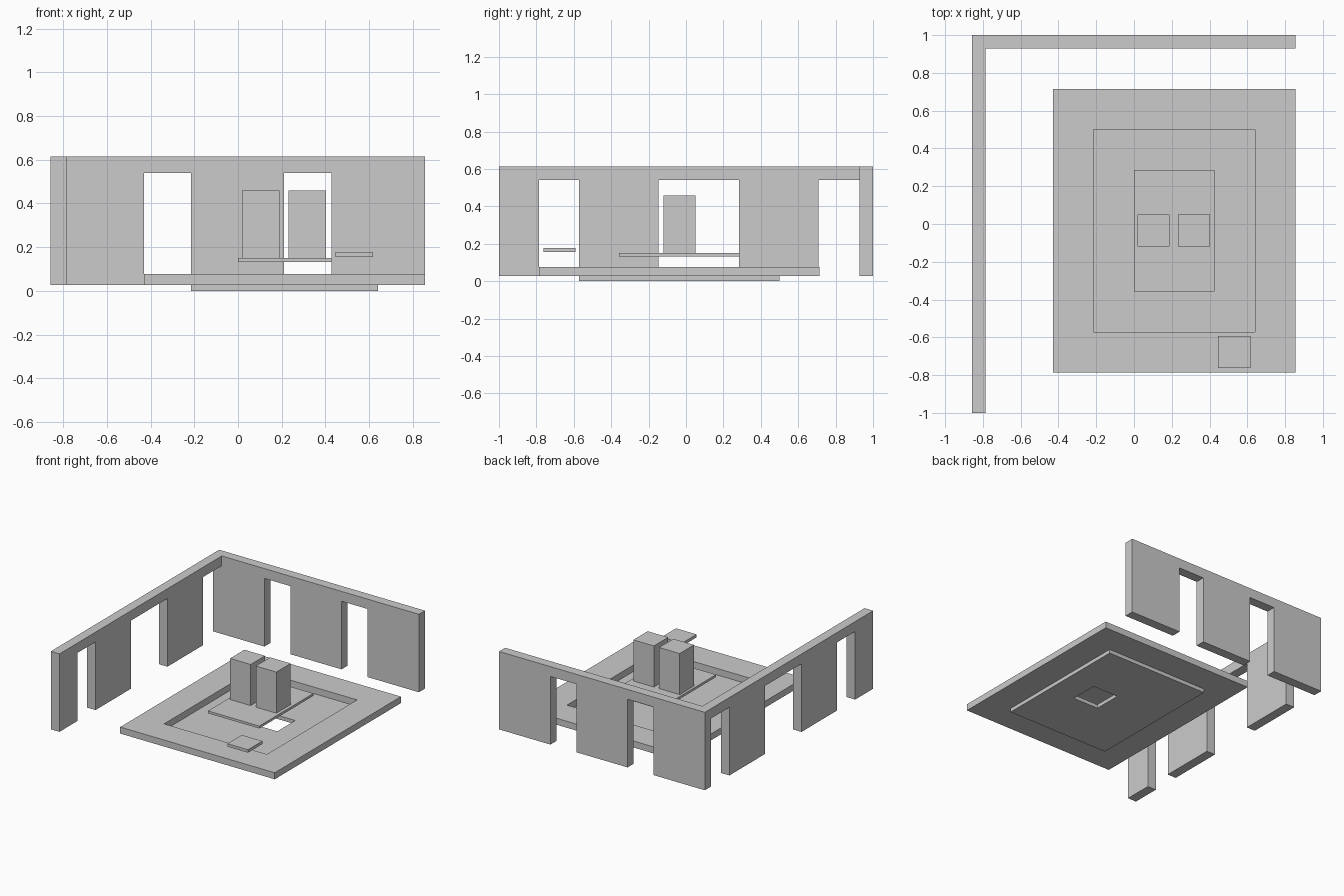
import bpy, bmesh
from mathutils import Vector

if "Cube" in bpy.data.objects:
    bpy.data.objects.remove(bpy.data.objects["Cube"])

grey = bpy.data.materials.new("light grey")
grey.diffuse_color = (0.6, 0.6, 0.6, 1)
grey.use_nodes = True
grey.node_tree.nodes["Principled BSDF"].inputs["Base Color"].default_value = grey.diffuse_color


def finish(name, bm):
    bmesh.ops.recalc_face_normals(bm, faces=bm.faces)
    me = bpy.data.meshes.new(name)
    bm.to_mesh(me)
    bm.free()
    me.materials.append(grey)
    ob = bpy.data.objects.new(name, me)
    bpy.context.collection.objects.link(ob)


def box(name, x, y, z):
    bm = bmesh.new()
    bmesh.ops.create_cube(bm, size=1)
    for v in bm.verts:
        v.co = Vector([(a + b) / 2 + c * (b - a) for (a, b), c in zip((x, y, z), v.co)])
    finish(name, bm)


def frame(name, outer, inner, z):
    """Flat slab with a rectangular opening; rectangles are (x0, x1, y0, y1)."""
    bm = bmesh.new()
    rings = []
    for h in z:
        for x0, x1, y0, y1 in (outer, inner):
            rings.append([bm.verts.new((x, y, h)) for x, y in
                          ((x0, y0), (x1, y0), (x1, y1), (x0, y1))])
    # bottom, top, outer side, inner side
    for a, b in ((0, 1), (2, 3), (0, 2), (1, 3)):
        for i in range(4):
            j = (i + 1) % 4
            bm.faces.new((rings[a][i], rings[a][j], rings[b][j], rings[b][i]))
    finish(name, bm)


BASE, LINTEL, TOP = 0.028, 0.54, 0.614


def wall(name, start, end, doors, place, thickness):
    """Wall outline with doorways open at the bottom, extruded to thickness."""
    outline = [(start, TOP), (start, BASE)]
    for a, b in doors:
        outline += [(a, BASE), (a, LINTEL), (b, LINTEL), (b, BASE)]
    outline += [(end, BASE), (end, TOP)]
    bm = bmesh.new()
    face = bm.faces.new([bm.verts.new(place(s, z)) for s, z in outline])
    new = bmesh.ops.extrude_face_region(bm, geom=[face])["geom"]
    bmesh.ops.translate(bm, vec=thickness,
                        verts=[v for v in new if isinstance(v, bmesh.types.BMVert)])
    finish(name, bm)


# Two walls meeting in the back left corner
wall("left_wall", -1, 1, [(-0.786, -0.571), (-0.148, 0.283), (0.708, 0.928)],
     lambda s, z: (-0.857, s, z), (0.072, 0, 0))
wall("back_wall", -0.785, 0.855, [(-0.43, -0.214), (0.211, 0.427)],
     lambda s, z: (s, 0.928, z), (0, 0.072, 0))

# Raised floor with a sunken centre that has a small hole
pit = (-0.215, 0.64, -0.571, 0.5)
frame("floor_slab", (-0.43, 0.855, -0.785, 0.714), pit, (0.028, 0.077))
frame("sunken_floor", pit, (0.213, 0.426, -0.142, 0.072), (0, 0.028))

# Platform carrying two upright blocks
box("platform", (0, 0.427), (-0.357, 0.286), (0.132, 0.15))
for side, x in (("left", 0.018), ("right", 0.232)):
    box(side + "_block", (x, x + 0.171), (-0.12, 0.05), (0.15, 0.459))

# Small square step near the front
box("step", (0.446, 0.617), (-0.763, -0.592), (0.156, 0.178))
